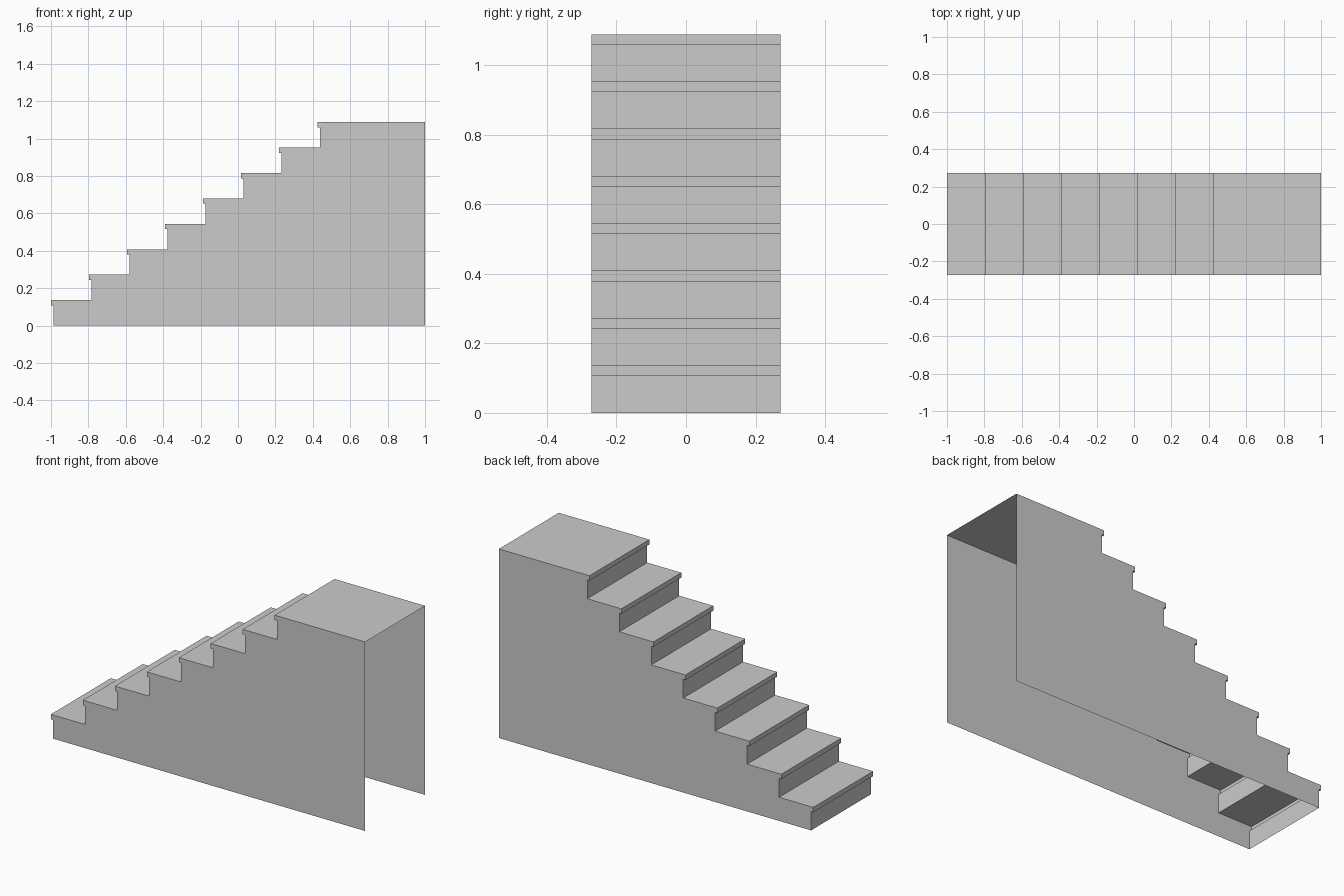
import bpy

if "Cube" in bpy.data.objects:
    bpy.data.objects.remove(bpy.data.objects["Cube"])

STEPS, RUN, RISE = 8, 0.2034, 0.1359
NOSE, LIP, HALF_W = 0.0135, 0.028, 0.272


def make_mesh(name, verts, faces):
    mesh = bpy.data.meshes.new(name)
    mesh.from_pydata(verts, [], faces)
    obj = bpy.data.objects.new(name, mesh)
    bpy.context.collection.objects.link(obj)
    return obj


# Stepped profile with overhanging nosings, ending in the long top landing
profile = [(-1 + NOSE, 0)]
for i in range(STEPS):
    x, z = -1 + i * RUN, (i + 1) * RISE
    end = 1 if i == STEPS - 1 else x + RUN + NOSE
    profile += [(x + NOSE, z - LIP), (x, z - LIP), (x, z), (end, z)]
n = len(profile)

# Risers, nosings and treads as one folded sheet
verts = [(x, y, z) for y in (-HALF_W, HALF_W) for x, z in profile]
make_mesh("treads_and_risers", verts,
          [(i, i + n, i + n + 1, i + 1) for i in range(n - 1)])

# Thin side panels; the back and underside stay open
outline = profile + [(1, 0)]
for name, y in (("front_side_panel", -HALF_W), ("back_side_panel", HALF_W)):
    order = list(range(n + 1))
    make_mesh(name, [(x, y, z) for x, z in outline],
              [order[::-1] if y < 0 else order])
